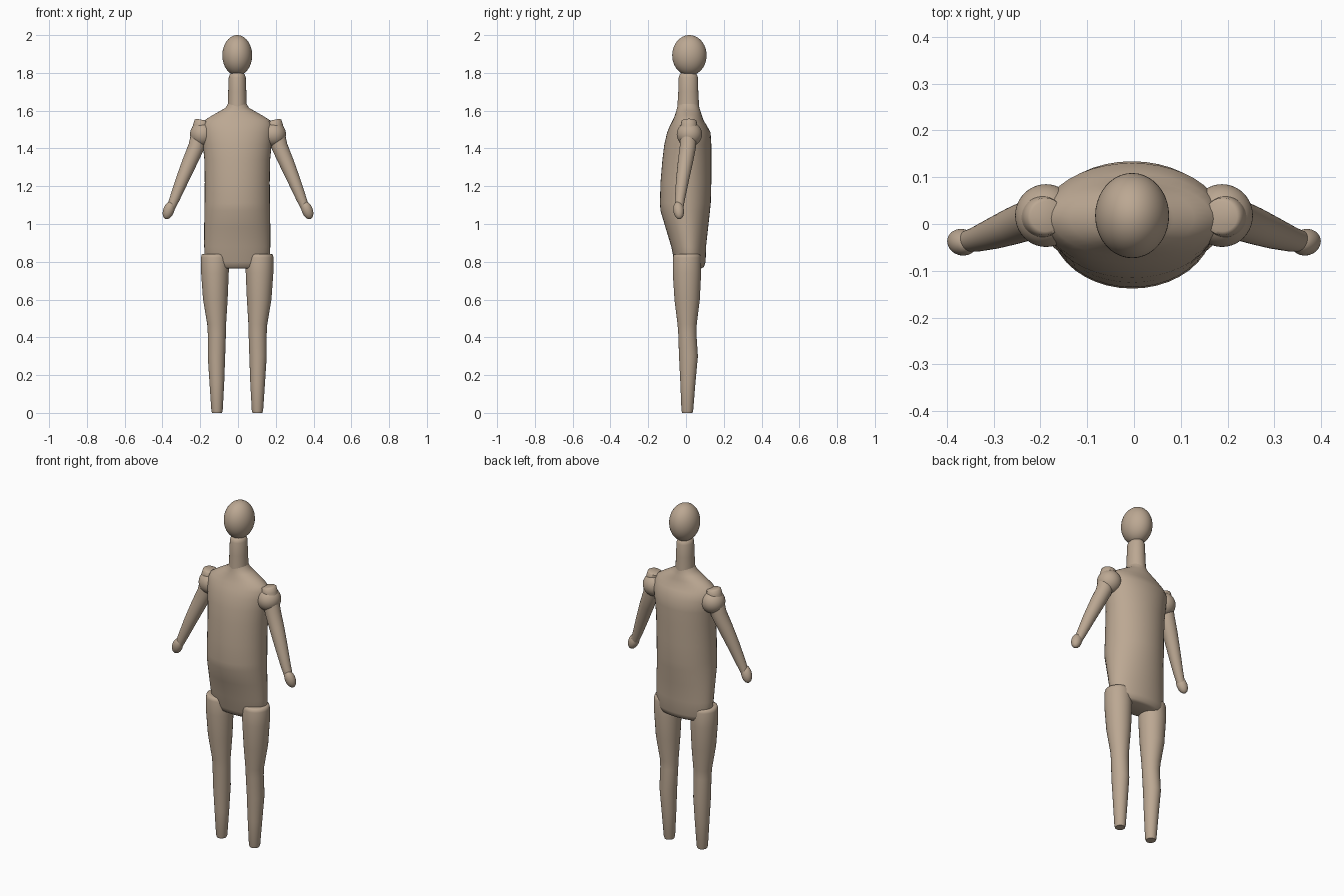
import bpy, bmesh, math
from mathutils import Vector

SIDES = 40
CX = -0.004


def finish(obj, angle=50):
    bpy.ops.object.select_all(action='DESELECT')
    obj.select_set(True)
    bpy.context.view_layer.objects.active = obj
    bpy.ops.object.shade_smooth_by_angle(angle=math.radians(angle))
    return obj


def loft(name, rings, follow=False):
    """Skin elliptical rings (x, y, z, rx, ry); follow tilts them along the path."""
    bm = bmesh.new()
    centres = [Vector(r[:3]) for r in rings]
    loops = []
    for i, (x, y, z, rx, ry) in enumerate(rings):
        u, v = Vector((1, 0, 0)), Vector((0, 1, 0))
        if follow:
            t = (centres[min(i + 1, len(rings) - 1)] - centres[max(i - 1, 0)]).normalized()
            u = v.cross(t).normalized()
            v = t.cross(u)
        loops.append([bm.verts.new(centres[i] + u * rx * math.cos(a) + v * ry * math.sin(a))
                      for a in (2 * math.pi * k / SIDES for k in range(SIDES))])
    for a, b in zip(loops, loops[1:]):
        for k in range(SIDES):
            n = (k + 1) % SIDES
            bm.faces.new((a[k], a[n], b[n], b[k]))
    bm.faces.new(loops[0])
    bm.faces.new(loops[-1])
    bmesh.ops.recalc_face_normals(bm, faces=bm.faces)
    mesh = bpy.data.meshes.new(name)
    bm.to_mesh(mesh)
    bm.free()
    obj = bpy.data.objects.new(name, mesh)
    bpy.context.collection.objects.link(obj)
    obj.data.materials.append(skin)
    return finish(obj)


def ball(name, centre, radii, rot=(0, 0, 0)):
    bpy.ops.mesh.primitive_uv_sphere_add(segments=40, ring_count=24, location=centre, rotation=rot)
    obj = bpy.context.object
    obj.name = name
    obj.scale = radii
    obj.data.materials.append(skin)
    return finish(obj)


skin = bpy.data.materials.new("tan")
skin.diffuse_color = (0.50, 0.39, 0.29, 1)

# head and neck
ball("head", (CX, 0.018, 1.893), (0.079, 0.091, 0.107))
loft("neck", [(CX, 0.012, z, rx, ry) for z, rx, ry in (
    (1.58, 0.055, 0.060), (1.63, 0.050, 0.057), (1.70, 0.048, 0.053),
    (1.775, 0.045, 0.051), (1.79, 0.040, 0.046), (1.80, 0.030, 0.036))])

# torso: height, half width, front y, back y
torso = ((0.764, 0.135, -0.040, 0.080), (0.772, 0.155, -0.052, 0.095),
         (0.80, 0.170, -0.062, 0.104), (0.88, 0.175, -0.078, 0.106),
         (0.98, 0.175, -0.108, 0.117), (1.07, 0.174, -0.135, 0.127),
         (1.11, 0.173, -0.138, 0.131), (1.22, 0.172, -0.135, 0.134),
         (1.34, 0.174, -0.125, 0.134), (1.42, 0.182, -0.115, 0.134),
         (1.485, 0.190, -0.100, 0.130), (1.525, 0.186, -0.083, 0.108),
         (1.55, 0.172, -0.070, 0.092), (1.575, 0.132, -0.059, 0.084),
         (1.60, 0.088, -0.051, 0.076), (1.615, 0.062, -0.047, 0.071),
         (1.635, 0.050, -0.043, 0.067))
loft("torso", [(CX, (f + b) / 2, z, w, (b - f) / 2) for z, w, f, b in torso])

for side, s in (("left", 1), ("right", -1)):
    # leg
    loft(side + "_leg", [(CX + s * x, y, z, rx, ry) for x, y, z, rx, ry in (
        (0.118, 0.005, 0.842, 0.062, 0.062), (0.118, 0.005, 0.838, 0.070, 0.070),
        (0.118, 0.005, 0.822, 0.074, 0.074), (0.118, 0.005, 0.74, 0.073, 0.075),
        (0.116, 0.006, 0.60, 0.065, 0.067), (0.109, 0.006, 0.47, 0.050, 0.051),
        (0.108, 0.007, 0.42, 0.048, 0.048), (0.110, 0.013, 0.30, 0.046, 0.050),
        (0.108, 0.010, 0.16, 0.039, 0.040), (0.107, 0.007, 0.012, 0.030, 0.031),
        (0.107, 0.007, 0.0, 0.026, 0.027))])
    # shoulder ball
    ball(side + "_shoulder", (s * 0.188, 0.018, 1.475), (0.066, 0.067, 0.066))
    # arm
    loft(side + "_arm", [(s * x, y, z, r, r) for x, y, z, r in (
        (0.189, 0.016, 1.551, 0.032), (0.190, 0.016, 1.546, 0.040),
        (0.194, 0.016, 1.52, 0.044), (0.220, 0.010, 1.41, 0.043),
        (0.255, -0.003, 1.33, 0.040), (0.297, -0.019, 1.23, 0.034),
        (0.335, -0.032, 1.135, 0.027), (0.358, -0.037, 1.08, 0.022))], follow=True)
    # hand
    ball(side + "_hand", (s * 0.367, -0.039, 1.072), (0.029, 0.028, 0.049),
         (0.12, -s * 0.35, 0))
